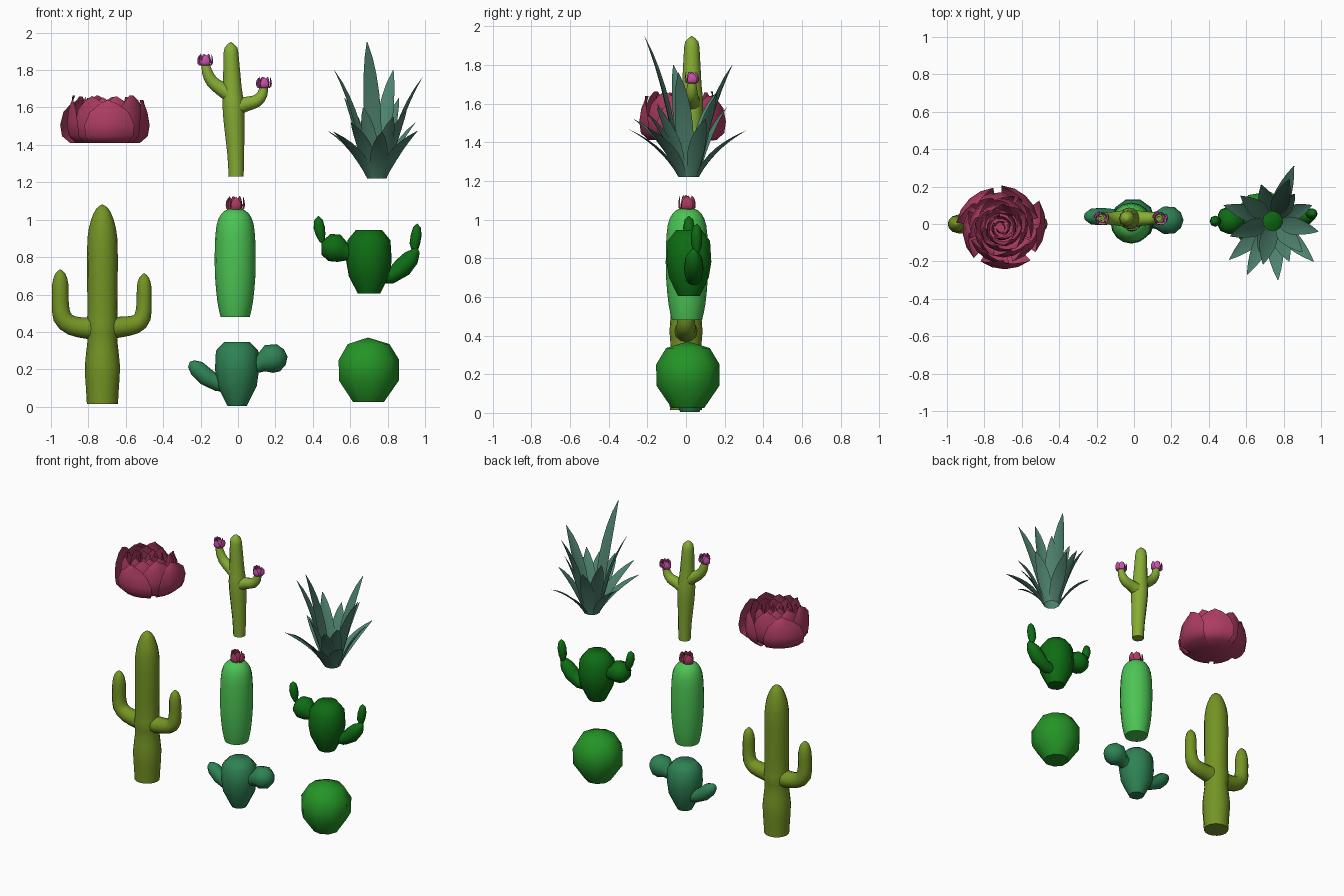
import bpy, bmesh, math
from mathutils import Vector

if "Cube" in bpy.data.objects:
    bpy.data.objects.remove(bpy.data.objects["Cube"])


def material(name, rgb):
    lin = [((c / 255 + 0.055) / 1.055) ** 2.4 if c > 10 else c / 3294 for c in rgb]
    m = bpy.data.materials.new(name)
    m.diffuse_color = (*lin, 1)
    m.use_nodes = True
    m.node_tree.nodes["Principled BSDF"].inputs["Base Color"].default_value = m.diffuse_color
    return m


OLIVE = material("olive", (116, 148, 36))
LIME = material("lime_olive", (134, 172, 52))
BRIGHT = material("bright_green", (76, 196, 84))
MID = material("mid_green", (36, 148, 38))
DARK = material("dark_green", (14, 108, 20))
TEAL = material("teal_green", (46, 130, 84))
AGAVE = material("agave_green", (78, 130, 110))
CRIMSON = material("crimson", (172, 60, 98))
PINK = material("pink", (200, 82, 168))


def finish(name, bm, mat):
    bmesh.ops.recalc_face_normals(bm, faces=bm.faces)
    me = bpy.data.meshes.new(name)
    for f in bm.faces:
        f.smooth = True
    bm.to_mesh(me)
    bm.free()
    me.set_sharp_from_angle(angle=math.radians(55))
    me.materials.append(mat)
    ob = bpy.data.objects.new(name, me)
    bpy.context.collection.objects.link(ob)
    return ob


def resample(pts, n):
    """Catmull-Rom smoothing of (x, z, radius) points."""
    p = [Vector(q) for q in pts]
    out = []
    for i in range(len(p) - 1):
        a, b, c, d = p[max(i - 1, 0)], p[i], p[i + 1], p[min(i + 2, len(p) - 1)]
        for k in range(n):
            t = k / n
            out.append(0.5 * (2 * b + (c - a) * t + (2 * a - 5 * b + 4 * c - d) * t * t
                              + (3 * b - a - 3 * c + d) * t ** 3))
    return out + [p[-1]]


def stem(name, pts, y, mat, sides=12, smooth=2, flat=1.0):
    """Sweep a round section along (x, z, radius) points in the plane at y."""
    path = resample(pts, smooth)
    bm = bmesh.new()
    rings = []
    for i, q in enumerate(path):
        a, b = path[max(i - 1, 0)], path[min(i + 1, len(path) - 1)]
        tx, tz = b.x - a.x, b.y - a.y
        ln = math.hypot(tx, tz)
        nx, nz = tz / ln, -tx / ln
        if q.z < 1e-4:
            rings.append([bm.verts.new((q.x, y, q.y))])
            continue
        ring = []
        for k in range(sides):
            w = 2 * math.pi * k / sides
            c, s = q.z * math.cos(w), q.z * math.sin(w) * flat
            ring.append(bm.verts.new((q.x + nx * c, y + s, q.y + nz * c)))
        rings.append(ring)
    for r0, r1 in zip(rings, rings[1:]):
        for k in range(sides):
            j = (k + 1) % sides
            if len(r1) == 1:
                bm.faces.new((r0[k], r0[j], r1[0]))
            else:
                bm.faces.new((r0[k], r0[j], r1[j], r1[k]))
    bm.faces.new(rings[0])
    if len(rings[-1]) > 1:
        bm.faces.new(rings[-1])
    return finish(name, bm, mat)


def rosette(name, centre, radius, height, count, mat, width=0.62):
    """Spiral of cupped, pointed petals around a centre."""
    profile = [(0, 0, 1), (0.78, 0.0, 1), (0.96, 0.16, 1), (1.0, 0.42, 1),
               (0.95, 0.72, 0.8), (0.87, 0.9, 0.42), (0.82, 1.0, 0.04)]
    bm = bmesh.new()
    for i in range(count):
        t = i / (count - 1)
        s = 1 - 0.9 * t
        ang = i * 2.39996
        h = height * (0.88 if i < 4 else 1.0 - 0.15 * t)
        rows = []
        for r, z, w in profile:
            row = []
            for k in range(5):
                u = k / 2 - 1
                a = ang + u * w * width * (1 + 0.5 * t)
                rr = r * s * radius * (1 + 0.05 * (u - 1))
                row.append(bm.verts.new((centre[0] + rr * math.cos(a),
                                         centre[1] + rr * math.sin(a),
                                         centre[2] + z * h + 0.02 * t * height)))
            rows.append(row)
        for a, b in zip(rows, rows[1:]):
            for k in range(4):
                bm.faces.new((a[k], a[k + 1], b[k + 1], b[k]))
    bmesh.ops.remove_doubles(bm, verts=bm.verts, dist=1e-6)
    return finish(name, bm, mat)


# Large armed cactus
stem("saguaro_trunk", [(-.725, .015, .083), (-.725, .1, .088), (-.725, .22, .094), (-.725, .35, .08),
                       (-.725, .42, .086), (-.725, .5, .08), (-.725, .7, .082), (-.725, .9, .08),
                       (-.725, 1.0, .06), (-.725, 1.06, .032), (-.725, 1.082, 0)], 0, OLIVE, 16)
stem("saguaro_left_arm", [(-.7, .42, .07), (-.8, .42, .058), (-.89, .435, .052), (-.94, .48, .05),
                          (-.95, .56, .045), (-.95, .65, .044), (-.95, .71, .028), (-.95, .735, 0)], 0, OLIVE)
stem("saguaro_right_arm", [(-.74, .42, .07), (-.64, .425, .056), (-.55, .44, .05), (-.51, .48, .045),
                           (-.502, .56, .04), (-.502, .64, .039), (-.502, .69, .026), (-.502, .715, 0)], 0, OLIVE)

# Column cactus with flower
stem("column_cactus", [(-.015, .48, .078), (-.015, .56, .095), (-.015, .7, .108), (-.015, .85, .109),
                       (-.015, .97, .1), (-.015, 1.03, .075), (-.015, 1.055, .04), (-.015, 1.065, 0)],
     .005, BRIGHT, 16)
rosette("column_flower", (-.015, .005, 1.05), .055, .08, 14, CRIMSON)

# Small teal cactus with two arms
stem("teal_body", [(-.005, .005, .052), (-.005, .11, .105), (-.005, .2, .118), (-.005, .3, .113),
                   (-.005, .345, .07)], .02, TEAL, 10, 1)
stem("teal_left_arm", [(-.02, .12, .045), (-.11, .125, .042), (-.17, .16, .048), (-.22, .205, .045),
                       (-.25, .23, .025), (-.258, .24, 0)], .04, TEAL, 10, 1)
stem("teal_right_arm", [(0, .2, .05), (.09, .22, .042), (.125, .235, .05), (.165, .255, .077),
                        (.215, .262, .073), (.25, .266, .042), (.265, .268, 0)], .02, TEAL, 10, 1)

# Ball cactus
stem("ball_cactus", [(.695, .025, .085), (.695, .14, .165), (.695, .25, .167), (.695, .335, .115),
                     (.695, .37, 0)], .01, MID, 9, 1)

# Dark cactus with pads
stem("pad_cactus_body", [(.7, .605, .06), (.7, .7, .108), (.7, .78, .122), (.7, .89, .115),
                         (.7, .945, .07)], .015, DARK, 10, 1)
stem("pad_left_arm", [(.68, .79, .04), (.59, .82, .04), (.555, .83, .06), (.515, .85, .078),
                      (.47, .868, .06), (.445, .88, 0)], .02, DARK, 10, 1)
stem("pad_left_tip", [(.45, .88, .012), (.442, .92, .026), (.434, .96, .03), (.43, 1.0, .022),
                      (.43, 1.02, 0)], .015, DARK, 8, 1)
stem("pad_right_arm", [(.72, .7, .04), (.82, .7, .042), (.88, .745, .052), (.925, .795, .045),
                       (.955, .835, .02), (.96, .85, 0)], .04, DARK, 10, 1)
stem("pad_right_tip", [(.945, .83, .014), (.945, .87, .028), (.953, .92, .029), (.957, .96, .02),
                       (.958, .98, 0)], .055, DARK, 8, 1)

# Slim flowering cactus
stem("slim_trunk", [(-.01, 1.23, .04), (-.012, 1.35, .045), (-.02, 1.5, .054), (-.025, 1.61, .058),
                    (-.03, 1.7, .05), (-.036, 1.85, .042), (-.038, 1.92, .034), (-.038, 1.95, 0)], .03, LIME)
stem("slim_left_arm", [(-.02, 1.66, .05), (-.09, 1.7, .038), (-.14, 1.74, .033), (-.165, 1.79, .028),
                       (-.172, 1.83, .022)], .03, LIME)
stem("slim_right_arm", [(-.02, 1.6, .05), (.05, 1.62, .038), (.1, 1.635, .034), (.13, 1.67, .028),
                        (.138, 1.71, .022)], .03, LIME)
rosette("left_flower", (-.176, .03, 1.825), .045, .065, 14, PINK)
rosette("right_flower", (.138, .03, 1.705), .045, .062, 14, PINK)

# Big rosette succulent
rosette("rosette_succulent", (-.71, -.02, 1.41), .25, .26, 30, CRIMSON)

# Agave: leaves given by their tip positions
tips = [(.69, -.215, 1.95), (.83, .24, 1.80), (.985, -.04, 1.76), (.515, -.065, 1.80),
        (.855, .31, 1.46), (.77, -.3, 1.47), (.48, .1, 1.475), (.96, -.2, 1.475),
        (.51, -.19, 1.47), (.605, -.27, 1.52), (.95, .1, 1.52), (.57, .15, 1.65),
        (.90, -.15, 1.58), (.67, -.15, 1.6), (.68, .21, 1.58), (.83, -.2, 1.55), (.86, .16, 1.65)]
widths = [.026, .036, .044, .047, .043, .035, .022, .002]
bm = bmesh.new()
for tip in tips:
    tip = Vector(tip)
    core = Vector((.742, .015, 1.22))
    d = Vector((tip.x - core.x, tip.y - core.y, 0))
    reach = d.length
    d.normalize()
    side = Vector((-d.y, d.x, 0))
    base = core + d * .045
    ctrl = base + d * (reach * .22) + Vector((0, 0, (tip.z - core.z) * .62))
    rows = []
    for k, w in enumerate(widths):
        t = k / (len(widths) - 1)
        p = base * (1 - t) ** 2 + ctrl * (2 * t * (1 - t)) + tip * t * t
        fold = d * (w * .35)
        rows.append([bm.verts.new(v) for v in (p - side * w, p + fold, p + side * w)])
    for a, b in zip(rows, rows[1:]):
        for k in range(2):
            bm.faces.new((a[k], a[k + 1], b[k + 1], b[k]))
finish("agave_leaves", bm, AGAVE)
